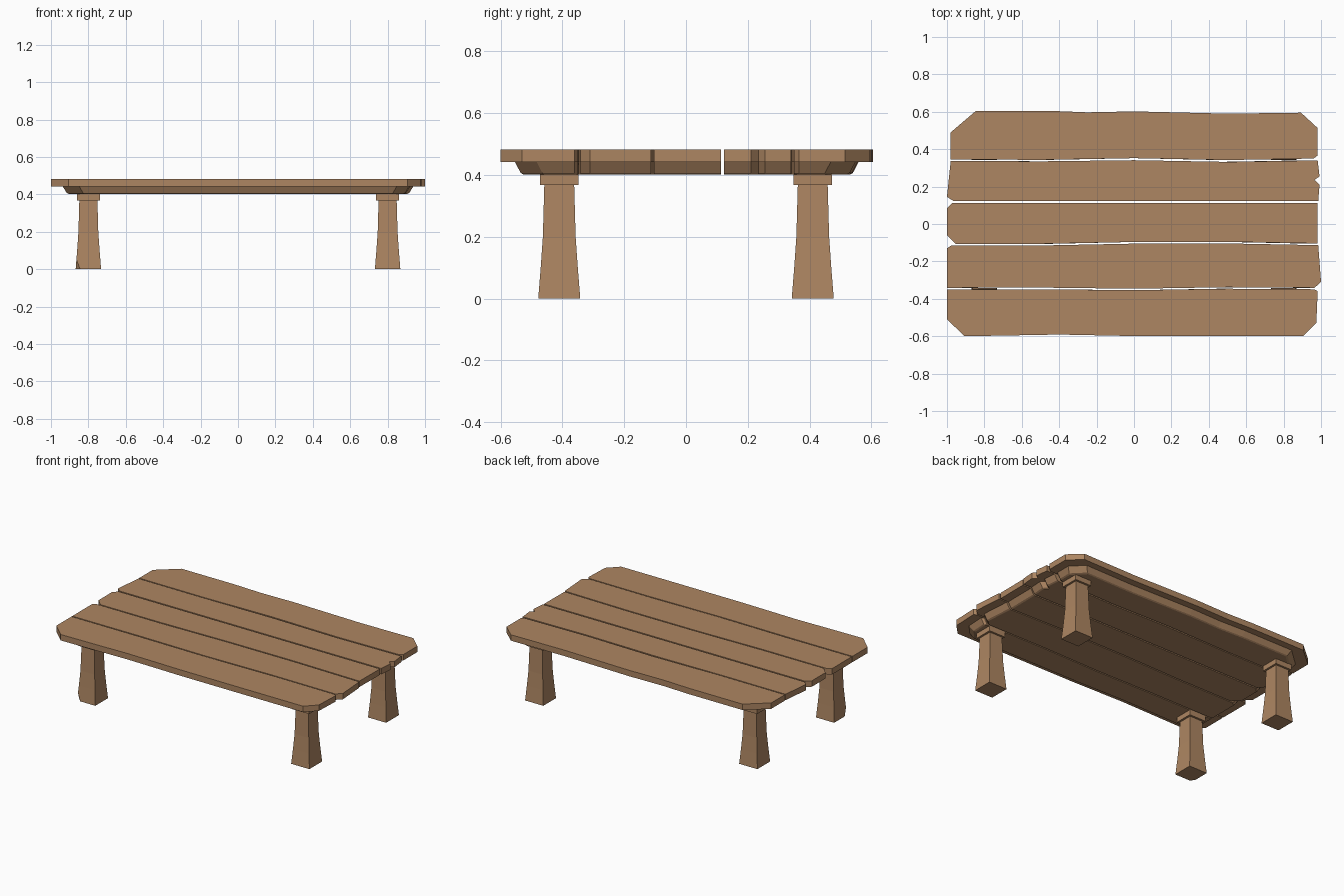
import bpy, bmesh
from mathutils import Vector

if "Cube" in bpy.data.objects:
    bpy.data.objects.remove(bpy.data.objects["Cube"])

wood = bpy.data.materials.new("warm brown wood")
wood.diffuse_color = (0.42, 0.238, 0.122, 1)
wood.use_nodes = True
wood.node_tree.nodes["Principled BSDF"].inputs["Base Color"].default_value = wood.diffuse_color


def finish(bm, name):
    bmesh.ops.recalc_face_normals(bm, faces=bm.faces[:])
    me = bpy.data.meshes.new(name)
    bm.to_mesh(me)
    bm.free()
    me.materials.append(wood)
    ob = bpy.data.objects.new(name, me)
    bpy.context.collection.objects.link(ob)
    return ob


def loft(rings):
    """Closed solid through a stack of equal-length point rings."""
    bm = bmesh.new()
    loops = [[bm.verts.new(p) for p in r] for r in rings]
    for a, b in zip(loops, loops[1:]):
        for i in range(len(a)):
            j = (i + 1) % len(a)
            bm.faces.new((a[i], a[j], b[j], b[i]))
    bm.faces.new(loops[0])
    bm.faces.new(loops[-1])
    return bm


def inset(p, sx, dy, z):
    """Pull the ends and the outer long sides in, keep the gaps between planks."""
    x, y = p
    if abs(y) > 0.4:
        y -= dy if y > 0 else -dy
    return (x * sx, y, z)


# Plank outlines seen from above, with worn edges and chipped corners
outlines = {
    "back_plank": [(-.98, .345), (-.5, .343), (0, .352), (.5, .342), (.96, .35), (.98, .365),
                   (.98, .515), (.893, .595), (.5, .59), (0, .602), (-.25, .597), (-.45, .605),
                   (-.845, .605), (-.98, .49)],
    "back_inner_plank": [(-.965, .123), (.985, .123), (.992, .21), (.965, .235), (.992, .255),
                         (.982, .34), (.5, .332), (0, .341), (-.5, .335), (-.98, .337), (-1, .145)],
    "middle_plank": [(-.955, -.106), (-.5, -.106), (0, -.096), (.5, -.095), (.98, -.104),
                     (.982, .113), (-.97, .113), (-1, .085), (-1, -.06)],
    "front_inner_plank": [(-1, -.341), (-.5, -.34), (0, -.346), (.5, -.338), (.965, -.341),
                          (1, -.31), (.985, -.113), (.5, -.104), (0, -.105), (-.5, -.115),
                          (-.975, -.114), (-1, -.13)],
    "front_plank": [(-.905, -.6), (-.4, -.591), (0, -.599), (.5, -.6), (.905, -.6), (.975, -.53),
                    (.982, -.36), (.965, -.349), (.5, -.346), (0, -.354), (-.5, -.349),
                    (-1, -.349), (-1, -.51)],
}
for name, pts in outlines.items():
    rings = [[inset(p, sx, dy, z) for p in pts] for sx, dy, z in
             ((1, 0, .482), (1, 0, .442), (.937, .047, .442), (.915, .065, .407), (.905, .073, .402))]
    finish(loft(rings), name)

# Flared legs with square caps under the top
def square(h, z):
    return [(-h, -h, z), (h, -h, z), (h, h, z), (-h, h, z)]


for sx, side in ((-1, "left"), (1, "right")):
    for sy, end in ((-1, "front"), (1, "back")):
        bm = loft([square(h, z) for h, z in ((.068, 0), (.06, .1), (.053, .2), (.048, .38))])
        if sx < 0 and sy < 0:  # chipped foot corner
            cut = bmesh.ops.bisect_plane(bm, geom=bm.verts[:] + bm.edges[:] + bm.faces[:],
                                         plane_co=Vector((-.045, -.067, 0)),
                                         plane_no=Vector((-1, -1, -.3)), clear_outer=True)
            bmesh.ops.holes_fill(bm, edges=[e for e in bm.edges if e.is_boundary])
        leg = finish(bm, f"{end}_{side}_leg")
        cap = finish(loft([square(.062, .368), square(.062, .404)]), f"{end}_{side}_leg_cap")
        for ob in (leg, cap):
            ob.location = (sx * .80, sy * .41, 0)
